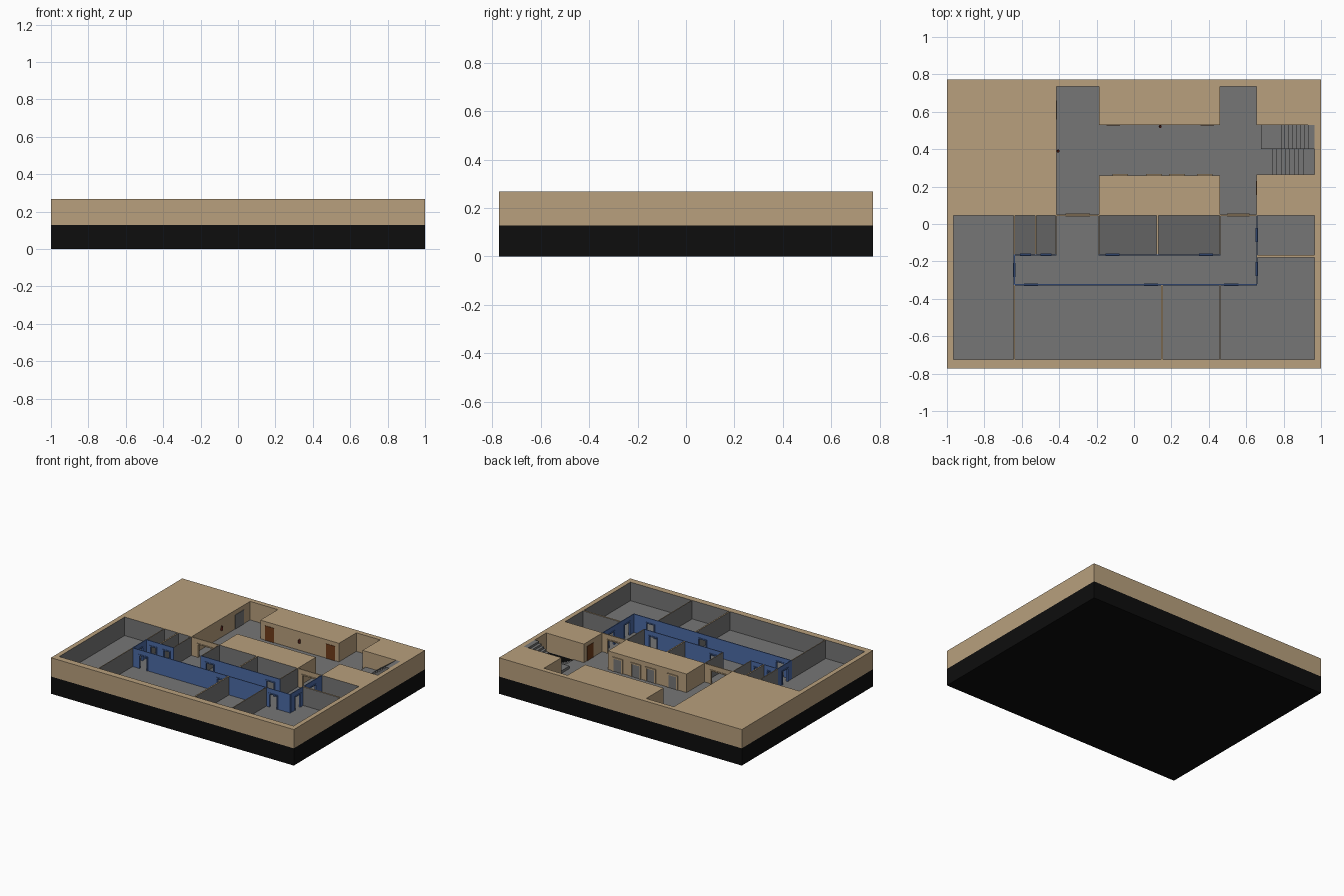
import bpy, bmesh

if "Cube" in bpy.data.objects:
    bpy.data.objects.remove(bpy.data.objects["Cube"])

W, D = 1.0, 0.772            # half width, half depth
FL, TOP = 0.13, 0.268        # floor and wall-top heights


def material(name, r, g, b):
    m = bpy.data.materials.new(name)
    m.diffuse_color = (r, g, b, 1)
    m.use_nodes = True
    m.node_tree.nodes["Principled BSDF"].inputs["Base Color"].default_value = m.diffuse_color
    return m


TAN = material("tan", .48, .35, .205)
GREY = material("grey", .18, .18, .18)
DARK = material("dark_grey", .125, .125, .125)
BLUE = material("blue", .07, .145, .38)
BLACK = material("black", .004, .004, .004)
BROWN = material("brown", .16, .045, .01)
RED = material("dark_red", .13, .02, .012)


def finish(name, bm, mats, side_rule=None):
    """Make the object; faces passing side_rule use the second material."""
    bmesh.ops.recalc_face_normals(bm, faces=bm.faces)
    bm.normal_update()
    if side_rule:
        for f in bm.faces:
            if abs(f.normal.z) < .5 and side_rule(f.calc_center_median()):
                f.material_index = 1
    me = bpy.data.meshes.new(name)
    bm.to_mesh(me)
    bm.free()
    for m in mats:
        me.materials.append(m)
    ob = bpy.data.objects.new(name, me)
    bpy.context.collection.objects.link(ob)
    return ob


def plate(name, rect, holes, z0, z1, mats, side_rule=None):
    """Slab over rect (x0, x1, y0, y1) with rectangular holes through it."""
    rects = [rect] + holes
    xs = sorted({v for r in rects for v in r[:2]})
    ys = sorted({v for r in rects for v in r[2:]})
    bm = bmesh.new()
    grid = [[bm.verts.new((x, y, z0)) for y in ys] for x in xs]
    for i in range(len(xs) - 1):
        for j in range(len(ys) - 1):
            cx, cy = (xs[i] + xs[i + 1]) / 2, (ys[j] + ys[j + 1]) / 2
            if not any(h[0] < cx < h[1] and h[2] < cy < h[3] for h in holes):
                bm.faces.new((grid[i][j], grid[i + 1][j], grid[i + 1][j + 1], grid[i][j + 1]))
    bmesh.ops.delete(bm, geom=[v for v in bm.verts if not v.link_faces], context='VERTS')
    ext = bmesh.ops.extrude_face_region(bm, geom=bm.faces[:], use_keep_orig=True)
    for v in ext["geom"]:
        if isinstance(v, bmesh.types.BMVert):
            v.co.z = z1
    return finish(name, bm, mats, side_rule)


def box(name, x0, x1, y0, y1, z0, z1, *mats):
    """Box; a second material, if given, colours its sides."""
    rule = (lambda c: True) if len(mats) > 1 else None
    return plate(name, (x0, x1, y0, y1), [], z0, z1, mats, rule)


def wall(name, axis, at, a, b, mats, doors=(), t=.006, w=.075, head=.235):
    """Straight wall along x or y with door openings centred at 'doors'."""
    def piece(part, p, q, z0, z1, th):
        r = (p, q, at - th / 2, at + th / 2) if axis == 'x' else (at - th / 2, at + th / 2, p, q)
        box(f"{name}_{part}", *r, z0, z1, *mats)
    p = a
    for d in sorted(doors):
        piece("panel", p, d - w / 2, FL, TOP, t)
        piece("lintel", d - w / 2, d + w / 2, head, TOP, t)
        for s in (-1, 1):                              # door jambs
            c = d + s * (w / 2 - .004)
            piece("jamb", c - .004, c + .004, FL, head, t + .008)
        piece("head", d - w / 2 + .008, d + w / 2 - .008, head - .008, head, t + .008)
        p = d + w / 2
    piece("panel", p, b, FL, TOP, t)


def stairs(name, x0, x1, y0, y1, za, zb, base, n, lead):
    """Flight from height za to zb, with a lead-in tread starting at 'lead'."""
    pts, run, rise = [(lead, base), (lead, za)], (x1 - x0) / n, (zb - za) / n
    for i in range(n):
        pts += [(x0 + i * run, za + i * rise), (x0 + i * run, za + (i + 1) * rise)]
    pts += [(.965, zb), (.965, base)]
    bm = bmesh.new()
    f = bm.faces.new([bm.verts.new((x, y0, z)) for x, z in pts])
    ext = bmesh.ops.extrude_face_region(bm, geom=[f], use_keep_orig=True)
    bmesh.ops.translate(bm, vec=(0, y1 - y0, 0),
                        verts=[v for v in ext["geom"] if isinstance(v, bmesh.types.BMVert)])
    finish(name, bm, [GREY])


# Black base, with a pit for the descending stairs
pit = (.72, .965, .265, .4)
outer = (-W, W, -D, D)
plate("base", outer, [pit], 0, .128, [BLACK])
box("pit_floor", *pit, 0, .02, BLACK)

# Grey floor
plate("floor", (-.97, .97, -.73, .74), [pit], .126, FL, [GREY])

# Tan shell with lobby, stairwell and office area cut out; office sides are grey
rooms = [(-.415, -.187, .045, .735), (-.187, .46, .26, .53), (.46, .655, .045, .735),
         (.655, .965, .265, .53), (-.965, .965, -.725, .045)]
plate("shell", outer, rooms, .128, TOP, [TAN, GREY],
      lambda c: c.y < .05 and abs(c.x) < .99 and c.y > -.76)

# Dark floors of the small rooms
for x0, x1 in ((-.64, -.53), (-.52, -.42), (-.187, .12), (.13, .457)):
    box("small_room_floor", x0, x1, -.162, .045, FL, FL + .001, DARK)

# Grey partitions with tan tops
TG = (TAN, GREY)
wall("store_divider", 'y', -.525, -.162, .045, TG, t=.01)
wall("office_divider", 'y', .125, -.162, .045, TG, t=.01)
wall("east_divider", 'x', -.172, .658, .965, TG, t=.012)
wall("south_divider_west", 'y', -.64, -.725, -.325, TG)
wall("south_divider_mid", 'y', .15, -.725, -.325, TG, t=.01)
wall("south_divider_east", 'y', .46, -.725, -.325, TG)
wall("store_west", 'y', -.64, -.162, .045, TG)
wall("store_east", 'y', -.418, -.162, .045, TG)
wall("office_west", 'y', -.187, -.162, .045, TG)
wall("office_east", 'y', .459, -.162, .045, TG)

# Blue corridor walls with doorways
B = (BLUE,)
wall("corridor_south", 'x', -.325, -.643, .658, B, (-.55, .09, .52))
wall("store_front", 'x', -.165, -.643, -.415, B, (-.58, -.47), w=.06)
wall("office_front", 'x', -.165, -.19, .462, B, (-.115, .385))
wall("corridor_east", 'y', .657, -.322, .045, B, (-.24, -.06))
wall("corridor_west", 'y', -.64, -.322, -.168, B, (-.245,))

# Tan portals between the lobby and the corridors
wall("portal_west", 'x', .047, -.415, -.187, (TAN,), (-.3,), t=.008, w=.13)
wall("portal_east", 'x', .047, .46, .655, (TAN,), (.557,), t=.008, w=.12)

# Lift doors with frames on the core's north face
for x in (-.074, .107, .23, .379):
    box("lift_door", x - .032, x + .032, .258, .263, FL, .225, GREY)
    for s in (-1, 1):
        box("lift_jamb", x + s * .037 - .005, x + s * .037 + .005, .258, .267, FL, .235, TAN)
    box("lift_head", x - .032, x + .032, .258, .267, .225, .235, TAN)

# Brown doors and the grey door of the west lobby wall
for x in (-.111, .392):
    box("lobby_door", x - .037, x + .037, .527, .532, FL, .238, BROWN)
box("stair_side_door", .652, .657, .155, .23, FL, .238, BROWN)
box("west_door", -.417, -.412, .56, .66, FL, .235, GREY)

# Two flights of stairs
stairs("stairs_up", .785, .95, .4, .53, .15, .268, .128, 8, .68)
stairs("stairs_down", .74, .93, .265, .4, FL, .04, .02, 8, .72)

# Wall-hung extinguishers
for x, y in ((.14, .521), (-.406, .39)):
    for part, r1, r2, z, h in (("body", .008, .007, .2, .026), ("neck", .003, .003, .217, .01)):
        bm = bmesh.new()
        bmesh.ops.create_cone(bm, cap_ends=True, segments=12, radius1=r1, radius2=r2, depth=h)
        bmesh.ops.translate(bm, verts=bm.verts, vec=(x, y, z))
        finish("extinguisher_" + part, bm, [RED])
